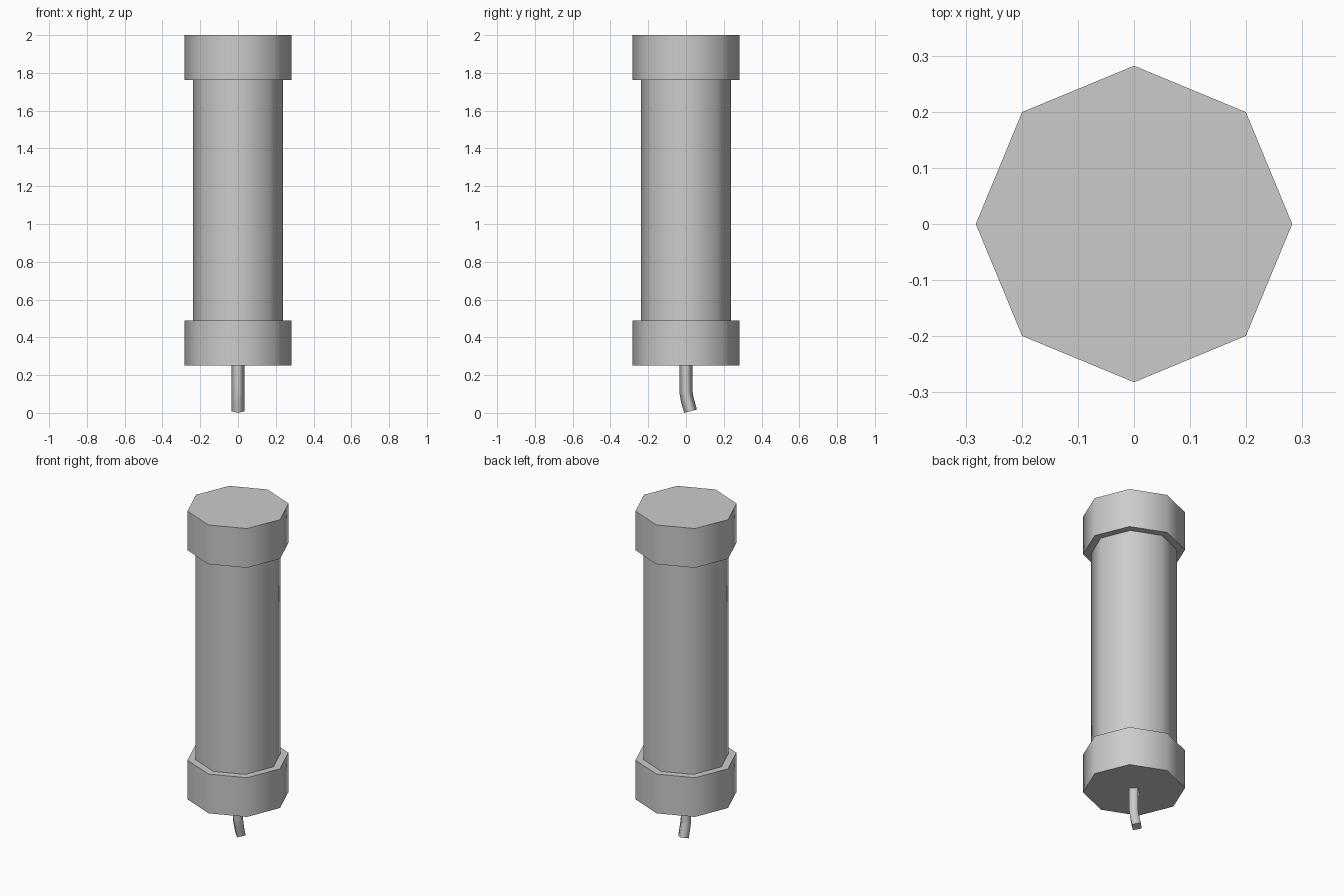
import bpy, bmesh
from math import pi, radians, cos, sin
from mathutils import Vector, Matrix

cube = bpy.data.objects.get("Cube")
if cube:
    bpy.data.objects.remove(cube, do_unlink=True)

grey = bpy.data.materials.new("plain grey")
grey.use_nodes = True
colour = (0.6, 0.6, 0.6, 1)
grey.diffuse_color = colour
grey.node_tree.nodes["Principled BSDF"].inputs["Base Color"].default_value = colour


def tube(name, sides, radius, path):
    """Closed tube through (y, z, tilt in degrees) stations, smooth round its sides."""
    bm = bmesh.new()
    rings = []
    for y, z, tilt in path:
        turn = Matrix.Rotation(radians(tilt), 3, 'X')
        ring = []
        for i in range(sides):
            a = 2 * pi * i / sides
            p = turn @ Vector((radius * cos(a), radius * sin(a), 0))
            ring.append(bm.verts.new(p + Vector((0, y, z))))
        rings.append(ring)
    for low, high in zip(rings, rings[1:]):
        for i in range(sides):
            j = (i + 1) % sides
            bm.faces.new((low[i], low[j], high[j], high[i])).smooth = True
    # Flat ends stay crisp
    for ring in (rings[0], rings[-1]):
        face = bm.faces.new(ring)
        for edge in face.edges:
            edge.smooth = False
    bmesh.ops.recalc_face_normals(bm, faces=bm.faces)
    mesh = bpy.data.meshes.new(name)
    bm.to_mesh(mesh)
    bm.free()
    mesh.materials.append(grey)
    obj = bpy.data.objects.new(name, mesh)
    bpy.context.collection.objects.link(obj)
    return obj


# Main cylinder and its two end caps
tube("body", 8, 0.238, [(0, 0.488, 0), (0, 1.762, 0)])
for name, base in (("lower_cap", 0.25), ("upper_cap", 1.762)):
    tube(name, 8, 0.282, [(0, base, 0), (0, base + 0.238, 0)])

# Bent cord hanging from the bottom
tube("cord", 4, 0.035, [(0.024, 0.009, 15), (0.007, 0.07, 12),
                        (0, 0.11, 4), (0, 0.25, 0)])
